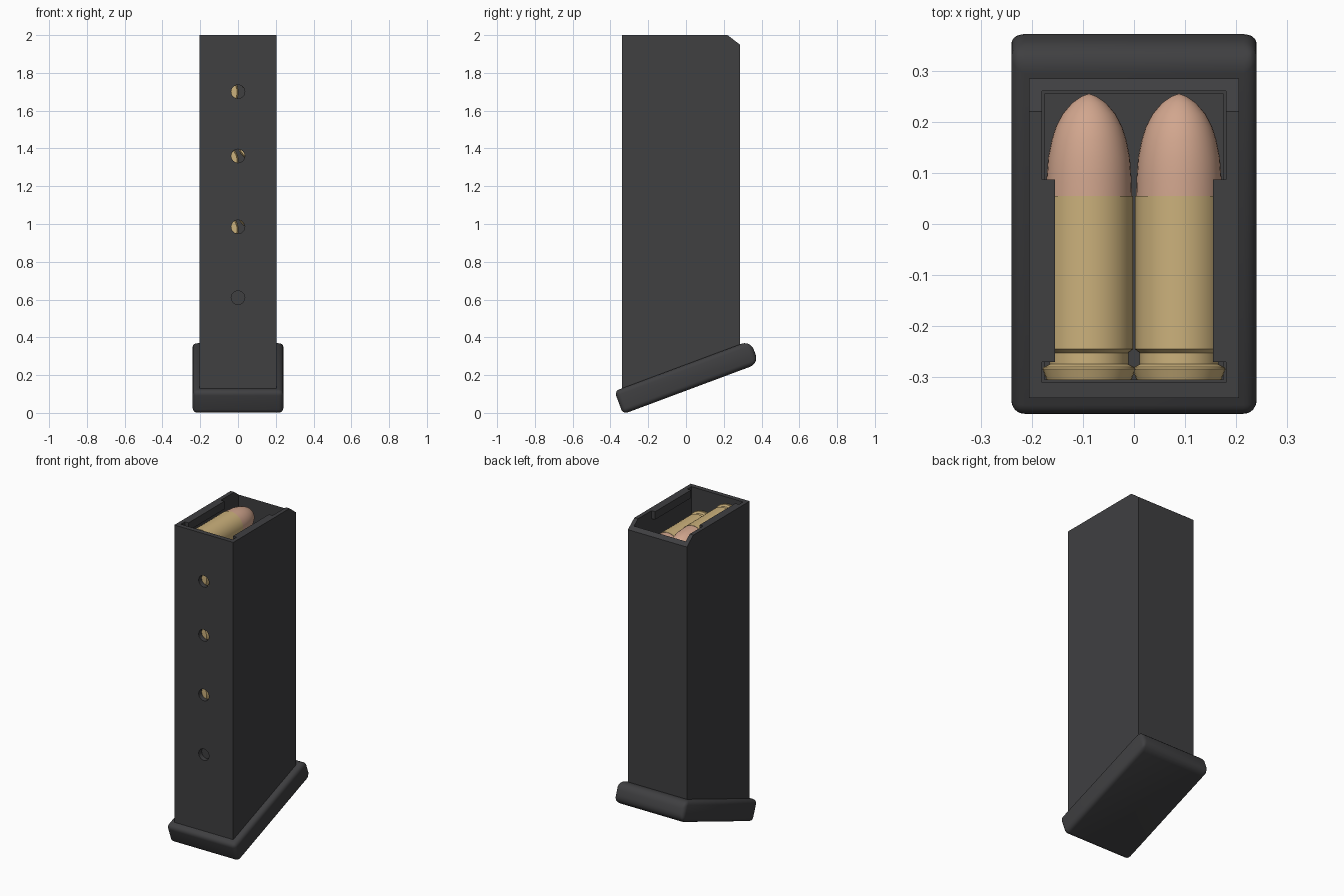
import bpy, bmesh
from math import radians, sin, cos, pi, atan
from mathutils import Matrix, Vector

if "Cube" in bpy.data.objects:
    bpy.data.objects.remove(bpy.data.objects["Cube"])


def material(name, rgb):
    m = bpy.data.materials.new(name)
    m.diffuse_color = (*rgb, 1)
    m.use_nodes = True
    m.node_tree.nodes["Principled BSDF"].inputs["Base Color"].default_value = m.diffuse_color
    return m


DARK = material("dark_polymer", (0.05, 0.05, 0.053))
BRASS = material("brass", (0.60, 0.44, 0.20))
COPPER = material("copper", (0.64, 0.38, 0.27))
SLOPE = 0.373


def add_object(name, bm, *mats):
    bmesh.ops.recalc_face_normals(bm, faces=bm.faces)
    me = bpy.data.meshes.new(name)
    bm.to_mesh(me)
    bm.free()
    for m in mats:
        me.materials.append(m)
    ob = bpy.data.objects.new(name, me)
    bpy.context.collection.objects.link(ob)
    return ob


def activate(ob):
    bpy.ops.object.select_all(action='DESELECT')
    ob.select_set(True)
    bpy.context.view_layer.objects.active = ob


def smooth(ob, angle=35):
    activate(ob)
    bpy.ops.object.shade_smooth_by_angle(angle=radians(angle))


def prism(name, profile, x0, x1):
    """Extrude a (y, z) outline along x."""
    bm = bmesh.new()
    f = bm.faces.new([bm.verts.new((x0, y, z)) for y, z in profile])
    ext = bmesh.ops.extrude_face_region(bm, geom=[f])['geom']
    bmesh.ops.translate(bm, vec=(x1 - x0, 0, 0),
                        verts=[v for v in ext if isinstance(v, bmesh.types.BMVert)])
    return add_object(name, bm, DARK)


def box(name, x0, x1, y0, y1, z0, z1):
    return prism(name, [(y0, z0), (y1, z0), (y1, z1), (y0, z1)], x0, x1)


def cut(ob, cutter):
    mod = ob.modifiers.new("cut", 'BOOLEAN')
    mod.object = cutter
    mod.operation = 'DIFFERENCE'
    mod.solver = 'EXACT'
    activate(ob)
    bpy.ops.object.modifier_apply(modifier=mod.name)
    bpy.data.objects.remove(cutter)


# Hollow body with slanted bottom and chamfered top edge
plate_z = 0.187
body = prism("body", [(-0.34, plate_z - 0.34 * SLOPE), (0.285, plate_z + 0.285 * SLOPE),
                      (0.285, 1.95), (0.22, 2.0), (-0.34, 2.0)], -0.205, 0.205)
cut(body, box("cavity_cutter", -0.18, 0.18, -0.31, 0.26, 0.4, 2.2))

# Witness holes in the front wall
for z in (1.70, 1.36, 0.985, 0.61):
    bm = bmesh.new()
    bmesh.ops.create_cone(bm, cap_ends=True, segments=24, radius1=0.036, radius2=0.036, depth=0.1,
                          matrix=Matrix.Translation((0, -0.335, z)) @ Matrix.Rotation(pi / 2, 4, 'X'))
    cut(body, add_object("hole_cutter", bm))

# Lips along both inner walls
for side, name in ((-1, "left_lip"), (1, "right_lip")):
    box(name, *sorted((side * 0.155, side * 0.181)), -0.27, 0.087, 1.95, 2.0)

# Slanted base plate, rounder at the rear end
bm = bmesh.new()
bmesh.ops.create_cube(bm, size=1)
for v in bm.verts:
    v.co = Vector((v.co.x * 0.48, 0.388 if v.co.y > 0 else -0.38, v.co.z * 0.13))
weight = bm.edges.layers.float.new("bevel_weight_edge")
for e in bm.edges:
    rear = all(v.co.y > 0 for v in e.verts) and abs(e.verts[0].co.x - e.verts[1].co.x) > 0.1
    e[weight] = 1.0 if rear else 0.52
bmesh.ops.transform(bm, verts=bm.verts, matrix=Matrix.Translation((0, 0, plate_z))
                    @ Matrix.Rotation(atan(SLOPE), 4, 'X'))
plate = add_object("base_plate", bm, DARK)
bev = plate.modifiers.new("round", 'BEVEL')
bev.limit_method = 'WEIGHT'
bev.width = 0.05
bev.segments = 5
activate(plate)
bpy.ops.object.modifier_apply(modifier=bev.name)
smooth(plate)

# Follower block under the stack
box("follower", -0.175, 0.175, -0.305, 0.255, 0.45, 0.79)

# One cartridge: (y, radius) profile turned about the y axis
profile = [(-0.305, 0), (-0.305, 0.083), (-0.284, 0.091), (-0.28, 0.089), (-0.274, 0.077),
           (-0.252, 0.077), (-0.245, 0.086), (0.055, 0.086), (0.055, 0.084), (0.09, 0.083),
           (0.13, 0.080), (0.165, 0.073), (0.19, 0.065), (0.215, 0.052), (0.237, 0.033),
           (0.25, 0.014), (0.255, 0)]
N = 32
bm = bmesh.new()
rings = []
for y, r in profile:
    if r == 0:
        rings.append([bm.verts.new((0, y, 0))] * N)
    else:
        rings.append([bm.verts.new((r * cos(2 * pi * i / N), y, r * sin(2 * pi * i / N)))
                      for i in range(N)])
for k, (a, b) in enumerate(zip(rings, rings[1:])):
    for i in range(N):
        j = (i + 1) % N
        f = bm.faces.new(list(dict.fromkeys((a[i], a[j], b[j], b[i]))))
        f.material_index = 1 if k >= 8 else 0
first = add_object("cartridge", bm, BRASS, COPPER)
smooth(first)

# Staggered double column, left one on top
for k in range(12):
    ob = first if k == 0 else bpy.data.objects.new(f"cartridge_{k + 1}", first.data)
    if k:
        bpy.context.collection.objects.link(ob)
    ob.location = (-0.088 if k % 2 == 0 else 0.088, 0, 1.88 - 0.091 * k)
